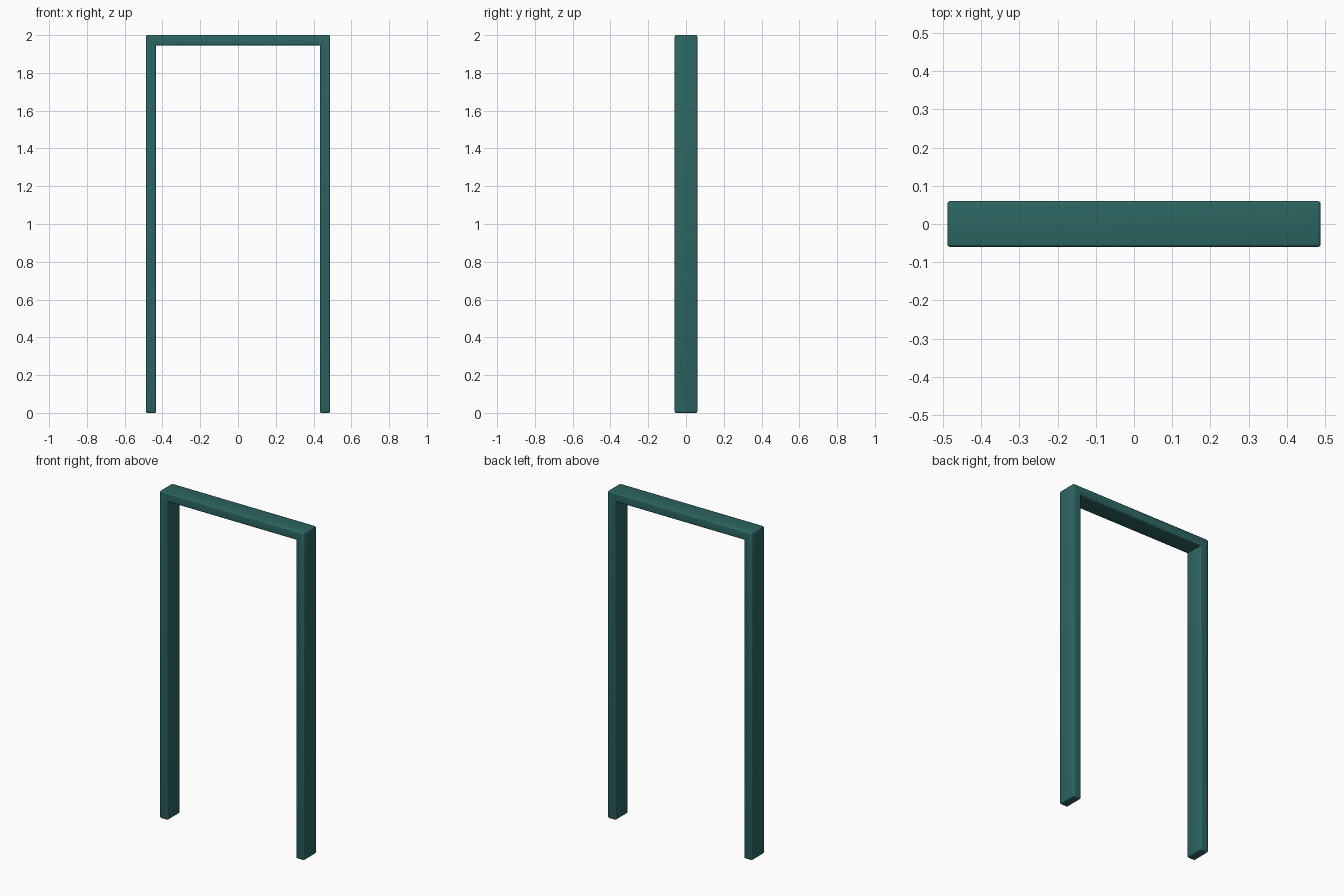
import bpy, bmesh, math

if "Cube" in bpy.data.objects:
    bpy.data.objects.remove(bpy.data.objects["Cube"])

W, D, H = 0.488, 0.06, 2.0   # half width, half depth, height
T = 0.055                    # board thickness
BEVEL = 0.008

# door frame: U-shaped profile extruded through the depth
half = [(W - T, 0), (W, 0), (W, H)]
profile = half + [(-x, z) for x, z in reversed(half)] + [(-(W - T), H - T), (W - T, H - T)]

bm = bmesh.new()
face = bm.faces.new([bm.verts.new((x, -D, z)) for x, z in profile])
ext = bmesh.ops.extrude_face_region(bm, geom=[face])
verts = [v for v in ext["geom"] if isinstance(v, bmesh.types.BMVert)]
bmesh.ops.translate(bm, vec=(0, 2 * D, 0), verts=verts)
bmesh.ops.recalc_face_normals(bm, faces=bm.faces[:])

# soften the outward edges, keep the two inner corners crisp
outward = [e for e in bm.edges if e.calc_face_angle_signed() > 0.1]
bmesh.ops.bevel(bm, geom=outward, offset=BEVEL, segments=3, profile=0.5,
                affect='EDGES', clamp_overlap=True)

mesh = bpy.data.meshes.new("door_frame")
bm.to_mesh(mesh)
bm.free()
frame = bpy.data.objects.new("door_frame", mesh)
bpy.context.collection.objects.link(frame)

# painted teal
paint = bpy.data.materials.new("teal_paint")
paint.diffuse_color = (0.025, 0.13, 0.12, 1)
paint.use_nodes = True
paint.node_tree.nodes["Principled BSDF"].inputs["Base Color"].default_value = paint.diffuse_color
mesh.materials.append(paint)

bpy.context.view_layer.objects.active = frame
frame.select_set(True)
bpy.ops.object.shade_smooth_by_angle(angle=math.radians(40))
